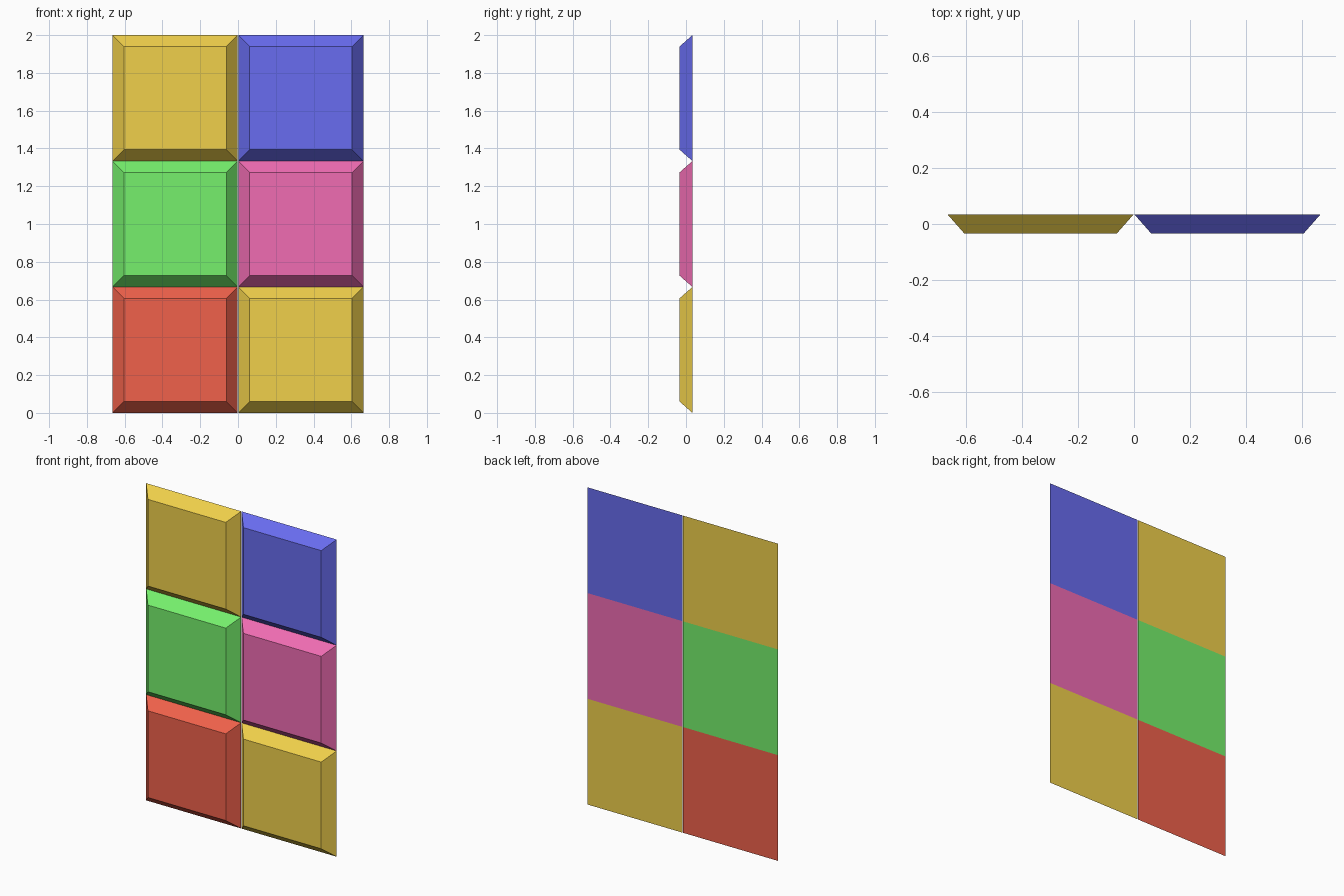
import bpy, bmesh

if "Cube" in bpy.data.objects:
    bpy.data.objects.remove(bpy.data.objects["Cube"])

ROW_H = 2 / 3       # panel height
COL_W = 0.663       # panel width
GAP = 0.003         # slit between the columns
BEVEL = 0.06        # width of the sloped border
HALF_D = 0.034      # half of the panel thickness

COLOURS = {
    "yellow": (0.87, 0.63, 0.07, 1),
    "blue": (0.14, 0.15, 0.87, 1),
    "green": (0.18, 0.87, 0.15, 1),
    "pink": (0.87, 0.15, 0.45, 1),
    "red": (0.87, 0.12, 0.07, 1),
}
materials = {}
for colour, rgba in COLOURS.items():
    materials[colour] = bpy.data.materials.new(colour)
    materials[colour].diffuse_color = rgba


def panel(name, cx, cz, colour):
    """Flat-backed tile with four sloped borders around a raised front."""
    bm = bmesh.new()
    bmesh.ops.create_cube(bm, size=1)
    for v in bm.verts:
        inset = BEVEL if v.co.y < 0 else 0
        v.co.x *= COL_W - 2 * inset
        v.co.z *= ROW_H - 2 * inset
        v.co.y *= 2 * HALF_D
    mesh = bpy.data.meshes.new(name)
    bm.to_mesh(mesh)
    bm.free()
    mesh.materials.append(materials[colour])
    obj = bpy.data.objects.new(name, mesh)
    obj.location = (cx, 0, cz)
    bpy.context.collection.objects.link(obj)


# Rows from bottom to top, left and right columns
rows = [("bottom", "red", "yellow"),
        ("middle", "green", "pink"),
        ("top", "yellow", "blue")]
offset = (COL_W + GAP) / 2
for i, (row, left, right) in enumerate(rows):
    z = (i + 0.5) * ROW_H
    panel(f"{row}_left_panel", -offset, z, left)
    panel(f"{row}_right_panel", offset, z, right)

for m in bpy.data.materials:
    if m.users and not m.is_grease_pencil:
        m.use_nodes = True
        m.node_tree.nodes["Principled BSDF"].inputs["Base Color"].default_value = m.diffuse_color
